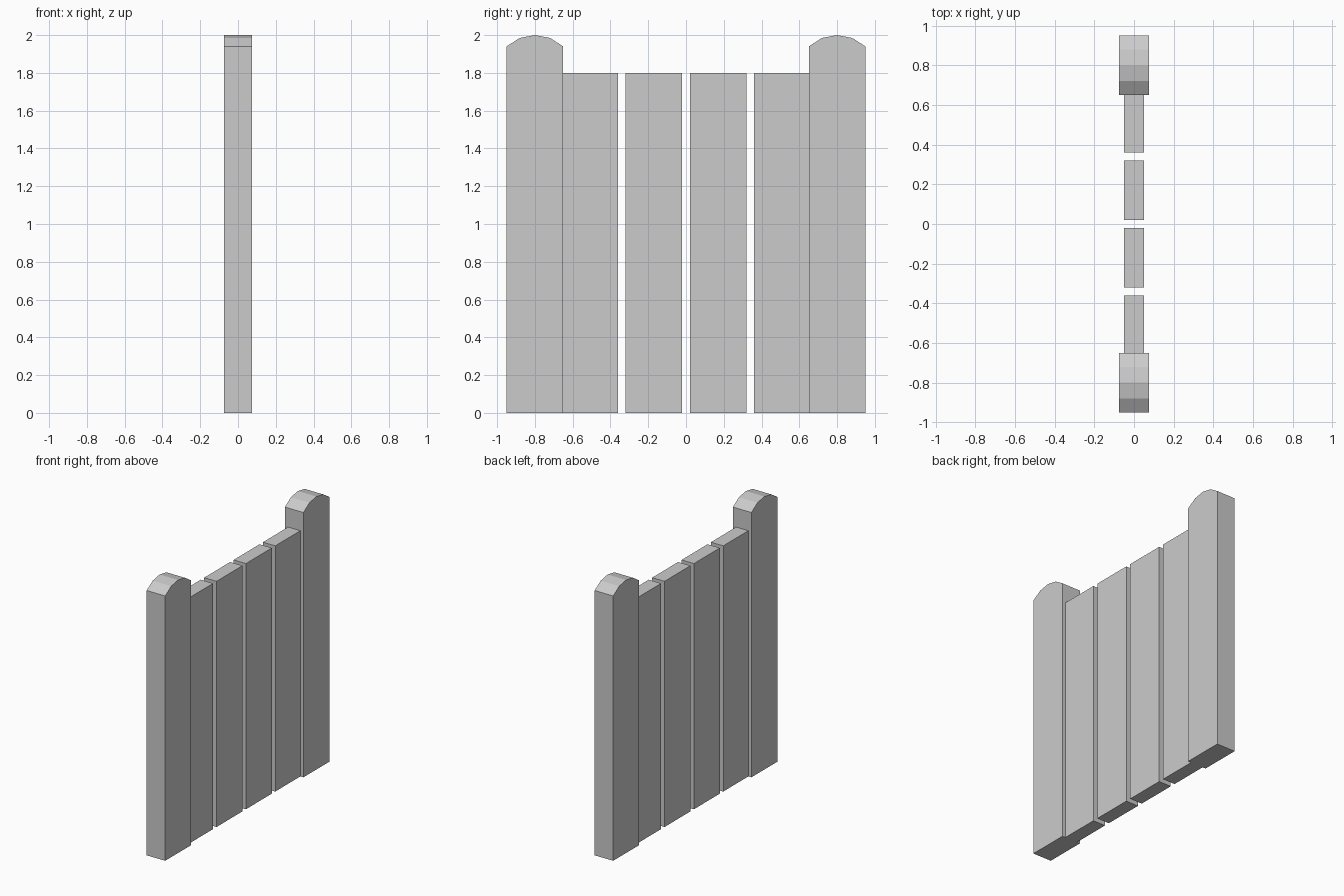
import bpy
import bmesh

if "Cube" in bpy.data.objects:
    bpy.data.objects.remove(bpy.data.objects["Cube"])


def board(name, profile, y, depth):
    """Extrude a (y, z) outline along x, centred on x = 0."""
    bm = bmesh.new()
    face = bm.faces.new([bm.verts.new((-depth / 2, py, pz)) for py, pz in profile])
    result = bmesh.ops.extrude_face_region(bm, geom=[face])
    moved = [v for v in result["geom"] if isinstance(v, bmesh.types.BMVert)]
    bmesh.ops.translate(bm, verts=moved, vec=(depth, 0, 0))
    bmesh.ops.recalc_face_normals(bm, faces=bm.faces[:])
    mesh = bpy.data.meshes.new(name)
    bm.to_mesh(mesh)
    bm.free()
    obj = bpy.data.objects.new(name, mesh)
    obj.location.y = y
    bpy.context.collection.objects.link(obj)
    return obj


# Outlines: thick post with a faceted rounded cap, and a plain plank
HALF = 0.15
post = [(-HALF, 0), (HALF, 0), (HALF, 1.94), (0.08, 1.985),
        (0, 2.0), (-0.08, 1.985), (-HALF, 1.94)]
plank = [(-HALF, 0), (HALF, 0), (HALF, 1.8), (-HALF, 1.8)]

# End posts
for side, y in (("front", -0.8), ("back", 0.8)):
    board(f"{side}_post", post, y, 0.15)

# Four planks with narrow gaps; outer ones tuck slightly into the posts
for i in range(4):
    board(f"plank_{i + 1}", plank, (i - 1.5) * 0.34, 0.1)
